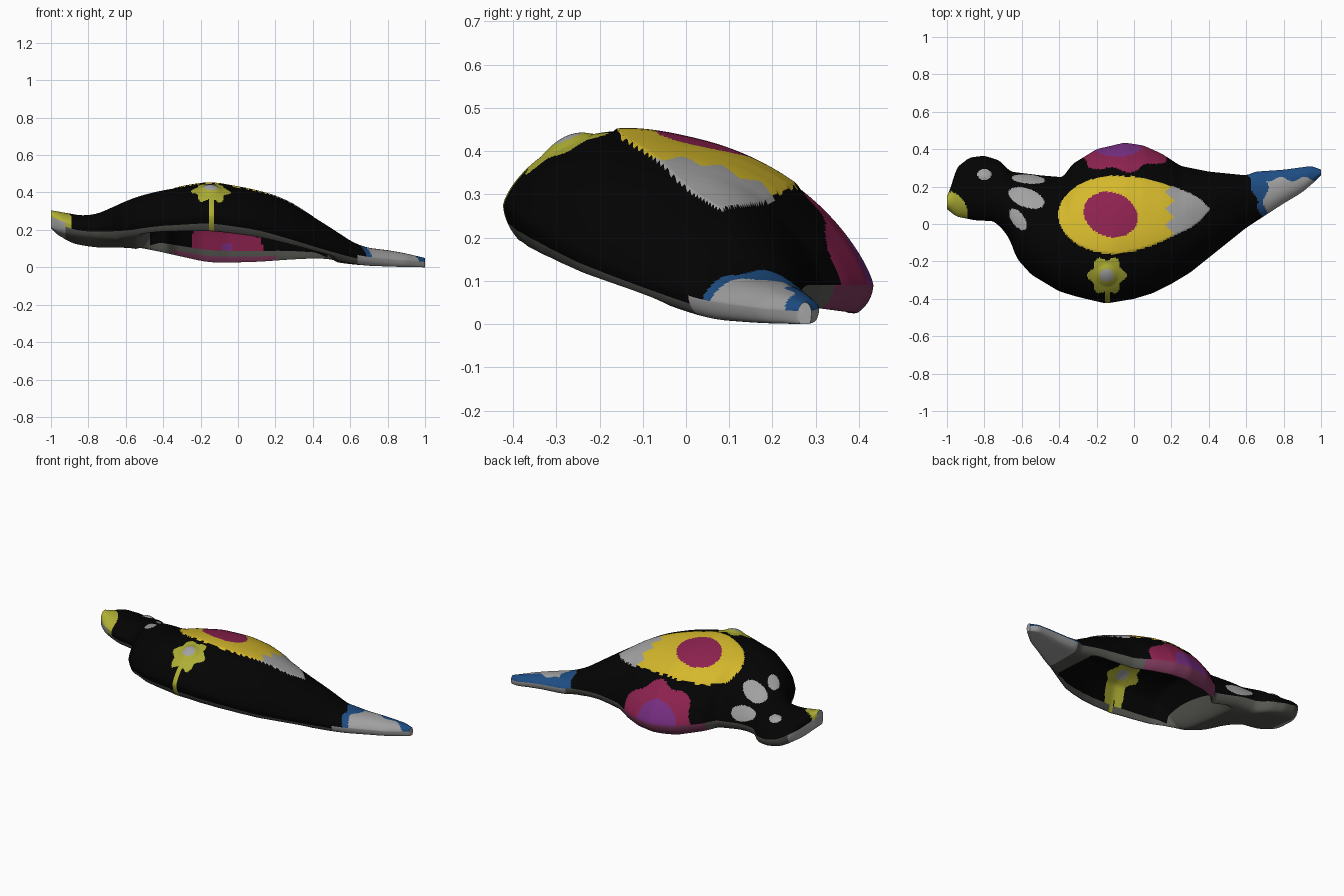
import bpy, bmesh, math

if "Cube" in bpy.data.objects:
    bpy.data.objects.remove(bpy.data.objects["Cube"])

NX, NT, NB = 310, 120, 96      # stations along the bird, cells across back, cells across belly

COLOURS = [
    ("black", (0.001, 0.001, 0.001)),
    ("ring_yellow", (0.66, 0.48, 0.025)),
    ("olive_yellow", (0.42, 0.42, 0.035)),
    ("magenta", (0.27, 0.016, 0.08)),
    ("purple", (0.19, 0.028, 0.23)),
    ("blue", (0.013, 0.075, 0.23)),
    ("light_grey", (0.36, 0.36, 0.36)),
    ("rim_grey", (0.095, 0.095, 0.085)),
    ("dusky_pink", (0.20, 0.04, 0.105)),
]
BLACK, RING, OLIVE, MAGENTA, PURPLE, BLUE, GREY, RIM, PINK = range(9)

# Outline seen from above: (x, y) along the back edge and the front edge
BACK = [(-1, .15), (-.98, .19), (-.95, .30), (-.88, .355), (-.8, .365), (-.72, .34), (-.66, .28),
        (-.5, .26), (-.38, .25), (-.33, .32), (-.2, .40), (-.05, .435), (.05, .42), (.15, .375),
        (.25, .31), (.4, .28), (.6, .26), (.65, .28), (.8, .29), (.95, .31), (1, .29)]
FRONT = [(-1, .08), (-.95, .04), (-.85, .02), (-.75, .015), (-.7, -.03), (-.66, -.09), (-.63, -.18),
         (-.55, -.27), (-.4, -.36), (-.3, -.39), (-.15, -.425), (0, -.40), (.1, -.37), (.2, -.32),
         (.3, -.26), (.4, -.18), (.6, -.02), (.8, .11), (.9, .17), (.97, .23), (1, .26)]
# Heights along x: (x, front edge, back edge, crown rise, rim depth)
HEIGHT = [(-1, .28, .28, .035, .06), (-.93, .25, .21, .07, .07), (-.8, .22, .17, .08, .06),
          (-.68, .23, .17, .12, .07), (-.6, .23, .18, .16, .07), (-.45, .26, .15, .20, .08),
          (-.15, .29, .10, .25, .11), (.1, .25, .10, .23, .10), (.25, .20, .10, .215, .08),
          (.45, .13, .10, .135, .06), (.65, .07, .07, .05, .05), (.85, .05, .06, .04, .04),
          (1, .04, .04, .02, .03)]


def lerp_table(rows, x, col=1):
    for a, b in zip(rows, rows[1:]):
        if x <= b[0]:
            t = (x - a[0]) / (b[0] - a[0])
            return a[col] + (b[col] - a[col]) * t
    return rows[-1][col]


def smooth_table(rows, x, col=1, r=.025):
    r = max(0, min(r, x - rows[0][0], rows[-1][0] - x))
    return sum(lerp_table(rows, x + r * k, col) for k in (-1, -.5, 0, .5, 1)) / 5


def step(a, b, x):
    t = min(1, max(0, (x - a) / (b - a)))
    return t * t * (3 - 2 * t)


def ellipse(x, y, cx, cy, rx, ry, deg=0):
    a = math.radians(deg)
    dx, dy = x - cx, y - cy
    u, v = dx * math.cos(a) + dy * math.sin(a), dy * math.cos(a) - dx * math.sin(a)
    return math.hypot(u / rx, v / ry)


def wing_patch(x, y):
    """Egg-shaped wing panel with a pointed tip; returns True inside."""
    if x < -.1:
        return ellipse(x, y, -.1, .048, .305, .21) < 1
    half = lerp_table([(-.1, .21), (0, .2), (.1, .175), (.2, .137), (.3, .095), (.36, .055), (.41, 0)], x)
    return x < .41 and abs(y - .048 - .06 * (x + .1)) < half


def paint(x, y):
    """Painted pattern as seen from above."""
    # wing panel
    if wing_patch(x, y):
        if ellipse(x, y, -.125, .05, .147, .118, -20) < 1:
            return MAGENTA
        tooth = abs(((y + .05) / .088) % 1 - .5) * 2
        return RING if x < .165 + .05 * tooth else GREY
    # blossom on the front flank
    a = math.atan2(y + .275, x + .145)
    d = math.hypot(x + .145, y + .275)
    if d < .036:
        return GREY
    if d < .094 + .012 * math.cos(6 * a) or (abs(x + .142) < .015 and -.44 < y < -.3):
        return OLIVE
    # blossom on the back flank
    if ellipse(x, y, -.09, .425, .135, .065) < 1:
        return PURPLE
    a = math.atan2((y - .43) / .14, (x + .07) / .28)
    if ellipse(x, y, -.07, .43, .28, .142) < 1 + .1 * math.cos(9 * a):
        return MAGENTA
    # beak, eye and neck feathers
    if ellipse(x, y, -1, .05, .11, .125) < 1:
        return OLIVE
    if (ellipse(x, y, -.8, .265, .037, .03) < 1 or ellipse(x, y, -.565, .24, .09, .024, -5) < 1
            or ellipse(x, y, -.575, .14, .10, .05, -20) < 1
            or ellipse(x, y, -.62, .025, .065, .034, -55) < 1):
        return GREY
    # tail
    if x > .695 - .33 * y + .008 * math.sin(y * 60):
        if x > .705 + .015 * math.sin(y * 40) and y < .24 + .012 * math.sin(x * 50):
            return GREY
        return BLUE
    return BLACK


def relief(x, y):
    """Raised wing panel, eye and blossom knob."""
    z = .007 if wing_patch(x, y) else 0
    z += .015 * max(0, 1 - ellipse(x, y, -.145, -.275, .06, .06) ** 2)
    return z + .012 * max(0, 1 - ellipse(x, y, -.8, .265, .04, .035) ** 2)


def belly_paint(x, y, u):
    """Bare rim and solid ends; the pattern shows again inside the hollow."""
    if x > .64 or x < -.92:
        return GREY
    if u < .10 and abs(x + .142) < .016:
        return OLIVE
    if u < .015:
        return paint(x, y)
    if u > .935 and -.34 < x < .2:
        return PINK
    if u < .065 or u > .925 or x < -.47 or x > .48:
        return RIM
    return paint(x, y)


def section(x):
    """Closed ring: over the back from front to rear, then under the belly."""
    yf, yb = smooth_table(FRONT, x, r=.015), smooth_table(BACK, x, r=.015)
    zf, zb, rise, rim = (smooth_table(HEIGHT, x, c, .06) for c in (1, 2, 3, 4))
    hollow = step(-.55, -.40, x) * (1 - step(.40, .54, x))

    def crown(u):
        return rise * (1 - abs(2 * u - 1) ** 2.4) ** .75

    ring = []
    for i in range(NT):
        u = .5 - .5 * math.cos(math.pi * i / NT)
        u = .6 * u + .4 * i / NT
        y = yf + (yb - yf) * u
        z = zf + (zb - zf) * u + crown(u) + (relief(x, y) if i else 0)
        ring.append((x, y, z, u))
    for i in range(NB):
        u = .5 + .5 * math.cos(math.pi * i / NB)
        y = yf + (yb - yf) * u
        drop = -rim * (1 - abs(2 * u - 1) ** 8) ** .6
        inside = step(.045, .10, u) * (1 - step(.89, .955, u)) * hollow
        lift = max(drop, crown(u) - .03)
        z = zf + (zb - zf) * u + drop + (lift - drop) * inside
        ring.append((x, y, max(z, 0), u))
    return ring


# Bird body: lofted hollow shell with solid head and tail
bm = bmesh.new()
rings = [section(-1 + 2 * i / NX) for i in range(NX + 1)]
verts = [[bm.verts.new(p[:3]) for p in r] for r in rings]
n = NT + NB
for i in range(NX):
    for j in range(n):
        k = (j + 1) % n
        f = bm.faces.new((verts[i][j], verts[i][k], verts[i + 1][k], verts[i + 1][j]))
        c = f.calc_center_median()
        u = (rings[i][j][3] + rings[i][k][3]) / 2
        f.material_index = paint(c.x, c.y) if j < NT else belly_paint(c.x, c.y, u)
        f.smooth = True
# Beak tip and tail tip: fans around the middle of the end ring
for ring in (verts[0], verts[-1]):
    mid = [(min(v.co[a] for v in ring) + max(v.co[a] for v in ring)) / 2 for a in range(3)]
    tip = bm.verts.new(mid)
    for j in range(n):
        bm.faces.new((ring[j], ring[(j + 1) % n], tip)).material_index = GREY
bmesh.ops.recalc_face_normals(bm, faces=bm.faces[:])

mesh = bpy.data.meshes.new("bird_body")
bm.to_mesh(mesh)
bm.free()
for name, rgb in COLOURS:
    mat = bpy.data.materials.new(name)
    mat.diffuse_color = (*rgb, 1)
    mat.use_nodes = True
    mat.node_tree.nodes["Principled BSDF"].inputs["Base Color"].default_value = mat.diffuse_color
    mesh.materials.append(mat)
bird = bpy.data.objects.new("bird_body", mesh)
bpy.context.collection.objects.link(bird)
bpy.context.view_layer.objects.active = bird
bird.select_set(True)
bpy.ops.object.shade_smooth_by_angle(angle=math.radians(50))

# Rest on the ground
low = min(v.co.z for v in mesh.vertices)
for v in mesh.vertices:
    v.co.z -= low
